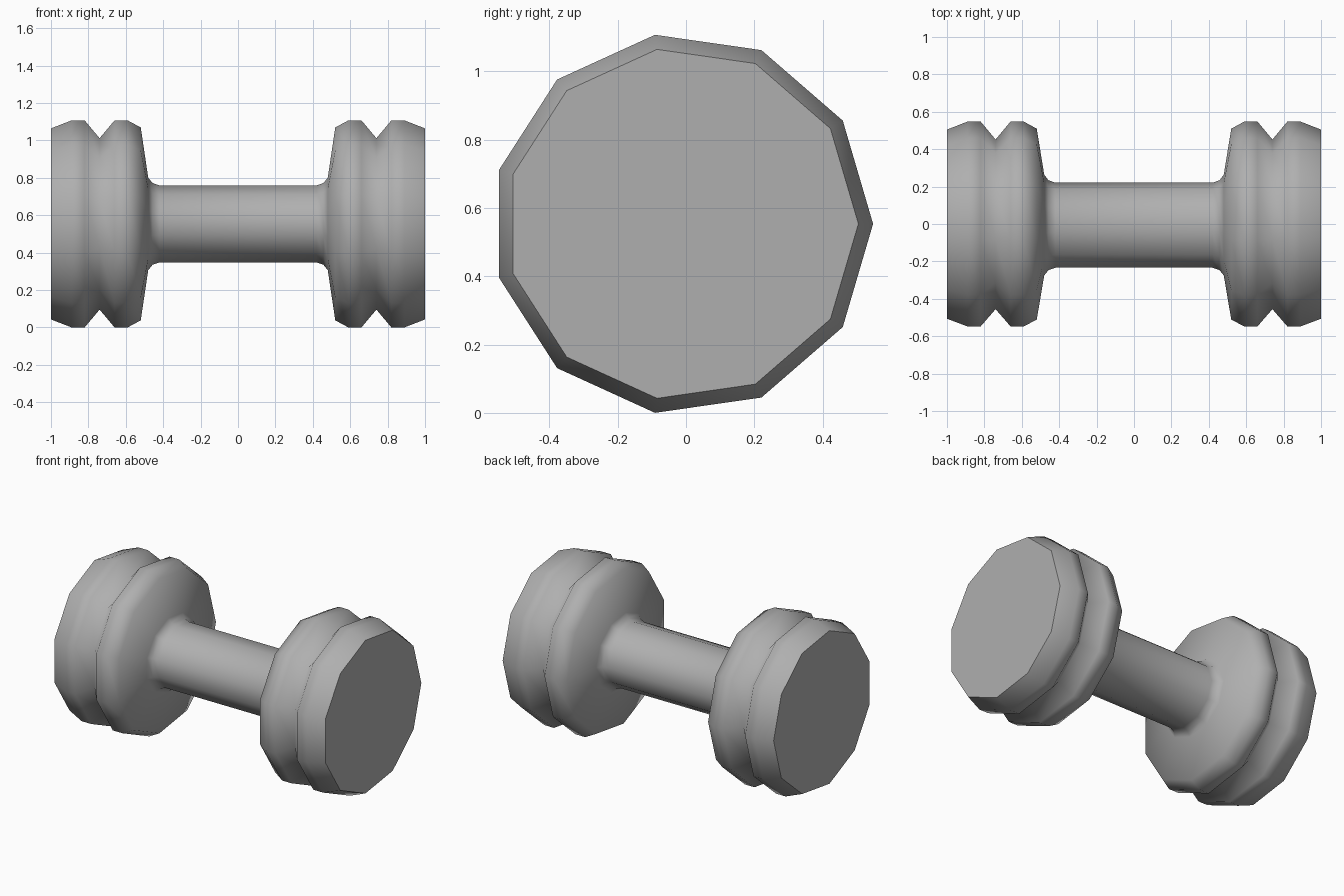
import bpy, bmesh, math

if "Cube" in bpy.data.objects:
    bpy.data.objects.remove(bpy.data.objects["Cube"])

SIDES = 11
CY, CZ = -0.0113, 0.5535

# Half profile from the grip to the end cap: x, radius along y, radius along z
half = [
    (0.42, 0.232, 0.208), (0.457, 0.245, 0.221), (0.48, 0.275, 0.25),
    (0.52, 0.521, 0.521), (0.59, 0.559, 0.559), (0.66, 0.559, 0.559),
    (0.74, 0.463, 0.463), (0.82, 0.559, 0.559), (0.89, 0.559, 0.559),
    (1.0, 0.516, 0.516),
]
profile = [(-x, ry, rz) for x, ry, rz in reversed(half)] + half


def ring(bm, x, ry, rz):
    verts = []
    for k in range(SIDES):
        a = 2 * math.pi * k / SIDES
        verts.append(bm.verts.new((x, CY + ry * math.cos(a), CZ + rz * math.sin(a))))
    return verts


# Dumbbell: one continuous lofted body of grip, fillets and grooved weights
bm = bmesh.new()
rings = [ring(bm, *p) for p in profile]
for a, b in zip(rings, rings[1:]):
    for i in range(SIDES):
        j = (i + 1) % SIDES
        bm.faces.new((a[i], a[j], b[j], b[i])).smooth = True

# Flat end caps with sharp rims; everything else, grooves included, is smooth
for end in (rings[0], rings[-1]):
    cap = bm.faces.new(end)
    cap.smooth = True
    for e in cap.edges:
        e.smooth = False
bmesh.ops.recalc_face_normals(bm, faces=bm.faces)

mesh = bpy.data.meshes.new("dumbbell")
bm.to_mesh(mesh)
bm.free()
dumbbell = bpy.data.objects.new("dumbbell", mesh)
bpy.context.collection.objects.link(dumbbell)

# Dark grey iron
iron = bpy.data.materials.new("dark_grey")
iron.diffuse_color = (0.43, 0.43, 0.43, 1.0)
iron.use_nodes = True
iron.node_tree.nodes["Principled BSDF"].inputs["Base Color"].default_value = iron.diffuse_color
mesh.materials.append(iron)
